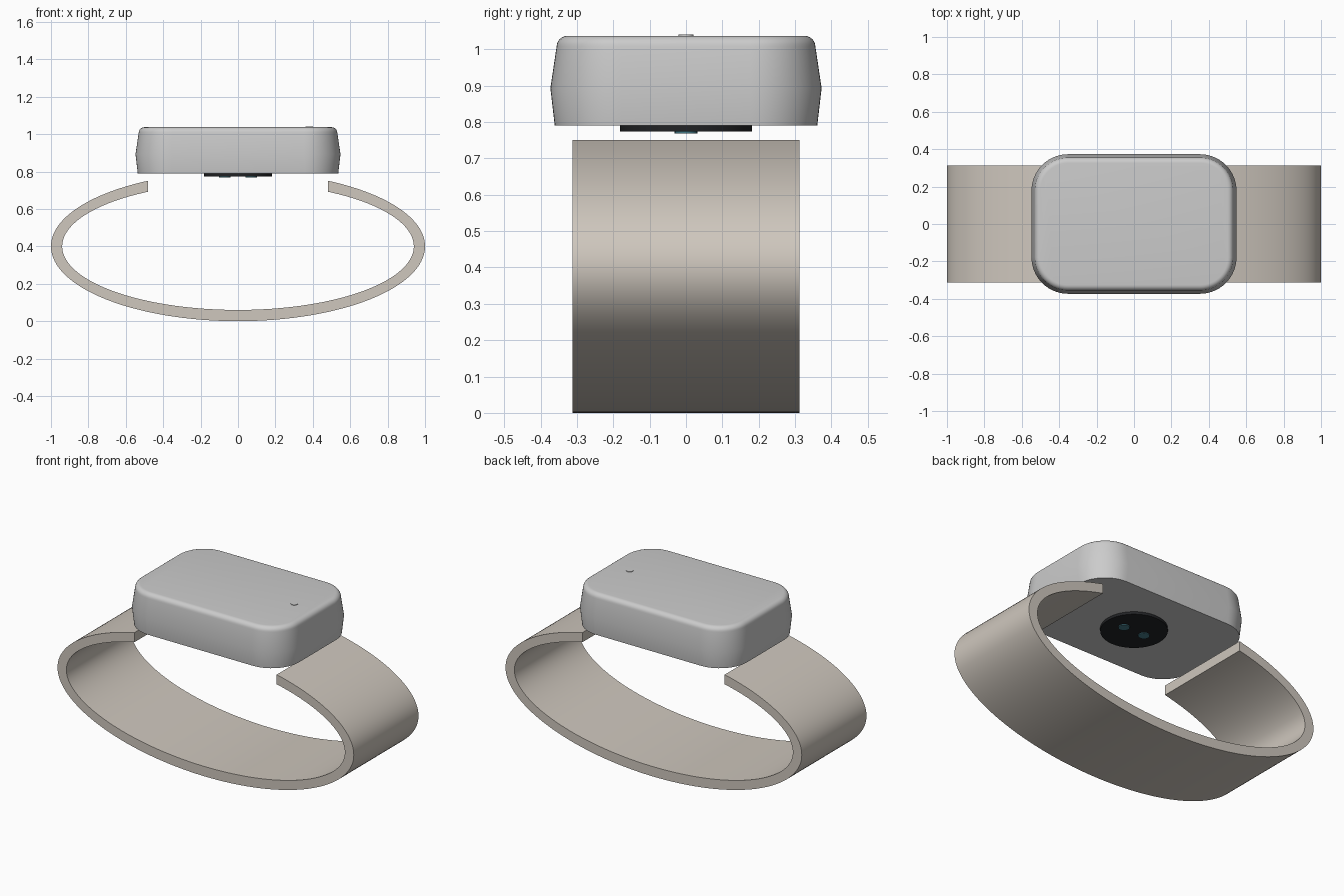
import bpy, bmesh
from math import sin, cos, pi, acos

if "Cube" in bpy.data.objects:
    bpy.data.objects.remove(bpy.data.objects["Cube"])


def material(name, color):
    m = bpy.data.materials.new(name)
    m.diffuse_color = (*color, 1)
    m.use_nodes = True
    m.node_tree.nodes["Principled BSDF"].inputs["Base Color"].default_value = m.diffuse_color
    return m


def make_object(name, bm, mat=None, angle=25):
    bmesh.ops.recalc_face_normals(bm, faces=bm.faces)
    me = bpy.data.meshes.new(name)
    bm.to_mesh(me)
    bm.free()
    ob = bpy.data.objects.new(name, me)
    bpy.context.collection.objects.link(ob)
    if mat:
        me.materials.append(mat)
    bpy.ops.object.select_all(action='DESELECT')
    bpy.context.view_layer.objects.active = ob
    ob.select_set(True)
    bpy.ops.object.shade_smooth_by_angle(angle=angle * pi / 180)
    return ob


def loft(loops, closed=False):
    """Bridge equal-length closed loops; cap the first and last loop."""
    bm = bmesh.new()
    rings = [[bm.verts.new(p) for p in loop] for loop in loops]
    for a, b in zip(rings, rings[1:]):
        n = len(a)
        for i in range(n):
            bm.faces.new((a[i], a[(i + 1) % n], b[(i + 1) % n], b[i]))
    bm.faces.new(rings[0])
    bm.faces.new(rings[-1])
    return bm


def rounded_rect(hx, hy, r, z, seg=14):
    pts = []
    for k, (sx, sy) in enumerate([(1, 1), (-1, 1), (-1, -1), (1, -1)]):
        for i in range(seg + 1):
            t = (k + i / seg) * pi / 2
            pts.append((sx * (hx - r) + r * cos(t), sy * (hy - r) + r * sin(t), z))
    return pts


def disc(name, x, y, r, z0, z1, mat=None, seg=48):
    loops = [[(x + r * cos(2 * pi * i / seg), y + r * sin(2 * pi * i / seg), z)
              for i in range(seg)] for z in (z0, z1)]
    return make_object(name, loft(loops), mat)


band_mat = material("band_beige", (0.62, 0.57, 0.51))
black = material("sensor_black", (0.015, 0.016, 0.018))
teal = material("lens_teal", (0.06, 0.2, 0.25))

# open elliptical wrist band, ends cut vertically at x = +-0.48
N, W, END = 128, 0.312, 0.48
t_out, t_in = acos(END / 1.0), acos(END / 0.94)


def ellipse(a, b, t_end, f):
    t = t_end - f * (2 * t_end + pi)
    return a * cos(t), 0.40 + b * sin(t)


sections = []
for i in range(N + 1):
    xo, zo = ellipse(1.0, 0.40, t_out, i / N)
    xi, zi = ellipse(0.94, 0.34, t_in, i / N)
    sections.append([(xo, -W, zo), (xo, W, zo), (xi, W, zi), (xi, -W, zi)])
make_object("wrist_band", loft(sections), band_mat)

# watch case: flared lower half, tapered upper half, rounded top rim
layers = [(0.012, 0.79), (0.0, 0.893), (0.017, 1.007)]
for k in range(1, 7):
    t = k / 6 * pi / 2
    layers.append((0.017 + 0.03 * (1 - cos(t)), 1.007 + 0.03 * sin(t)))
make_object("watch_case",
            loft([rounded_rect(0.548 - d, 0.373 - d, 0.195 - d, z) for d, z in layers]),
            angle=20)

# small status light on the top face
disc("status_light", 0.38, 0, 0.02, 1.03, 1.04, seg=24)

# rear sensor with two lenses
disc("sensor_disc", 0, 0, 0.182, 0.774, 0.795, black)
for side, x in (("left", -0.07), ("right", 0.07)):
    disc("sensor_lens_" + side, x, 0, 0.031, 0.769, 0.78, teal, seg=24)
